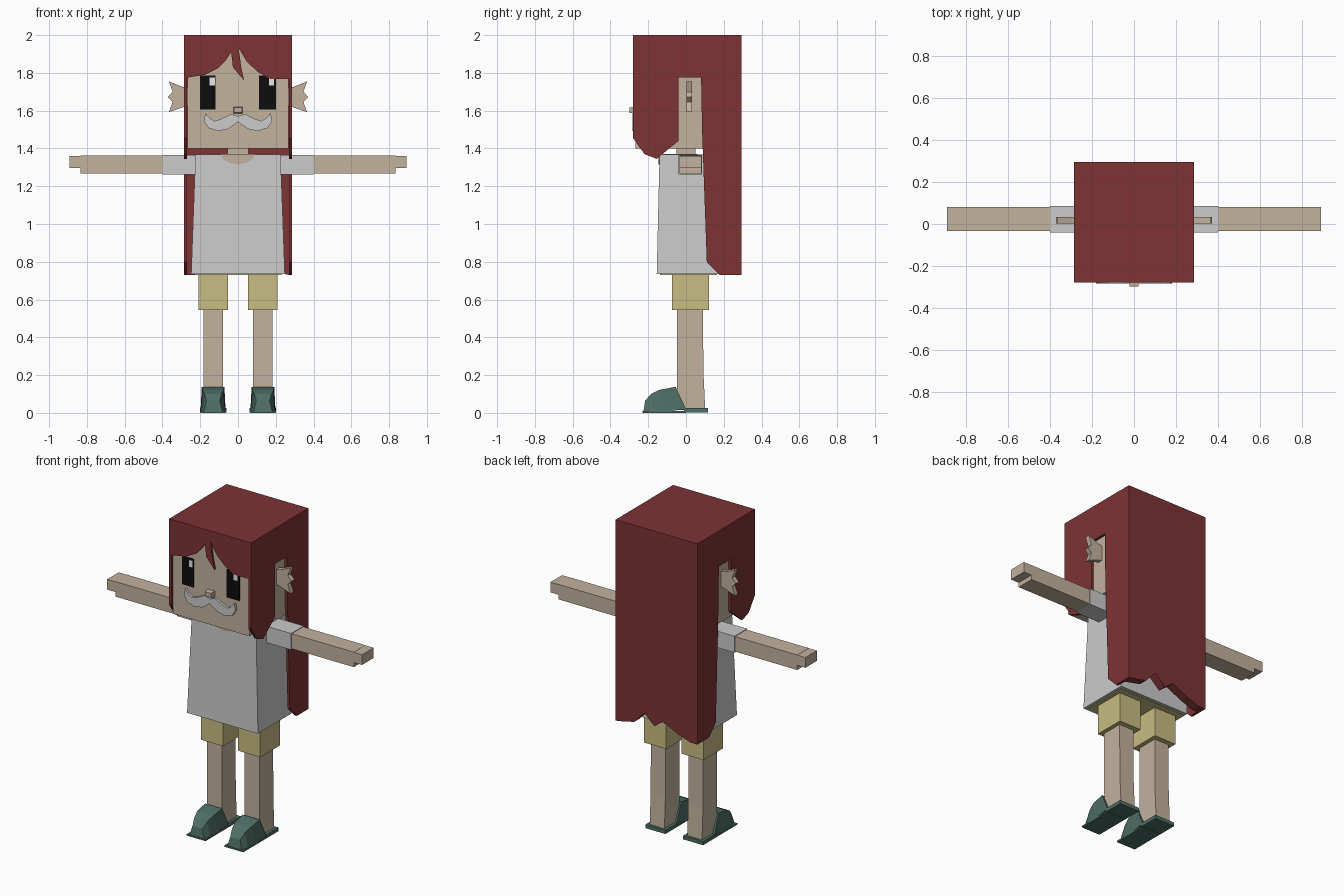
import bpy
import bmesh
from mathutils import Vector

if "Cube" in bpy.data.objects:
    bpy.data.objects.remove(bpy.data.objects["Cube"], do_unlink=True)


def material(name, r, g, b):
    m = bpy.data.materials.new(name)
    m.use_nodes = True
    m.diffuse_color = (r, g, b, 1)
    bsdf = next(n for n in m.node_tree.nodes if n.type == 'BSDF_PRINCIPLED')
    bsdf.inputs["Base Color"].default_value = (r, g, b, 1)
    bsdf.inputs["Roughness"].default_value = 0.9
    return m


RED = material("hair red", 0.205, 0.033, 0.035)
SKIN = material("skin tan", 0.54, 0.445, 0.34)
GREY = material("shirt grey", 0.597, 0.597, 0.597)
YELLOW = material("shorts yellow", 0.578, 0.508, 0.227)
GREEN = material("shoe green", 0.076, 0.156, 0.13)
BLACK = material("eye black", 0.004, 0.004, 0.004)
WHITE = material("eye white", 0.83, 0.83, 0.83)


def finish(name, bm, mat):
    bmesh.ops.recalc_face_normals(bm, faces=bm.faces)
    mesh = bpy.data.meshes.new(name)
    bm.to_mesh(mesh)
    bm.free()
    mesh.materials.append(mat)
    ob = bpy.data.objects.new(name, mesh)
    bpy.context.collection.objects.link(ob)
    return ob


def prism(name, pts, axis, lo, hi, mat):
    """Outline extruded along x (points are y, z) or y (points are x, z)."""
    bm = bmesh.new()
    place = (lambda p: (lo, p[0], p[1])) if axis == 'x' else (lambda p: (p[0], lo, p[1]))
    face = bm.faces.new([bm.verts.new(place(p)) for p in pts])
    ext = bmesh.ops.extrude_face_region(bm, geom=[face])
    move = Vector((hi - lo, 0, 0) if axis == 'x' else (0, hi - lo, 0))
    bmesh.ops.translate(bm, vec=move,
                        verts=[g for g in ext["geom"] if isinstance(g, bmesh.types.BMVert)])
    return finish(name, bm, mat)


def loft(name, rings, mat):
    """Skin a row of four-cornered rings and cap both ends."""
    bm = bmesh.new()
    rows = [[bm.verts.new(p) for p in ring] for ring in rings]
    for a, b in zip(rows, rows[1:]):
        for i in range(4):
            j = (i + 1) % 4
            bm.faces.new((a[i], a[j], b[j], b[i]))
    bm.faces.new(rows[0])
    bm.faces.new(rows[-1])
    return finish(name, bm, mat)


def ring(x0, x1, y0, y1, z):
    return [(x0, y0, z), (x1, y0, z), (x1, y1, z), (x0, y1, z)]


def box(name, x0, x1, y0, y1, z0, z1, mat):
    return loft(name, [ring(x0, x1, y0, y1, z0), ring(x0, x1, y0, y1, z1)], mat)


def side_box(name, s, x0, x1, *rest):
    return box(name, s * x0, s * x1, *rest)


# Head and neck
box("head", -0.268, 0.268, -0.268, 0.28, 1.4, 1.98, SKIN)
box("neck", -0.055, 0.055, -0.05, 0.05, 1.34, 1.41, SKIN)

# Hair: crown, side curtains, fringe and long jagged back
box("hair_crown", -0.27, 0.27, -0.28, 0.295, 1.982, 2.0, RED)
curtain = [(-0.28, 2), (-0.28, 1.455), (-0.22, 1.37), (-0.155, 1.345), (-0.04, 1.44),
           (-0.04, 1.775), (0.08, 1.775), (0.085, 1.5), (0.11, 0.8), (0.18, 0.73),
           (0.295, 0.73), (0.295, 2)]
for s, side in ((1, "left"), (-1, "right")):
    prism("hair_curtain_" + side, curtain, 'x', s * 0.27, s * 0.286, RED)
fringe = [(-0.27, 1.99), (-0.27, 1.775), (-0.175, 1.79), (-0.105, 1.825), (-0.062, 1.87),
          (-0.036, 1.91), (-0.027, 1.83), (0.032, 1.76), (0.017, 1.83), (0.003, 1.932),
          (0.048, 1.858), (0.105, 1.805), (0.17, 1.768), (0.27, 1.768), (0.27, 1.99)]
prism("hair_fringe", fringe, 'y', -0.28, -0.262, RED)
hem = [(0.27, 1.99), (0.27, 0.73), (0.157, 0.755), (0.085, 0.83), (0.014, 0.765),
       (-0.043, 0.81), (-0.15, 0.76), (-0.235, 0.73), (-0.27, 0.73), (-0.27, 1.99)]
prism("hair_back", hem, 'y', 0.24, 0.295, RED)

# Eyes with highlights
for side, x0, x1, hx in (("right", -0.2, -0.12, -0.15), ("left", 0.11, 0.2, 0.163)):
    box("eye_" + side, x0, x1, -0.274, -0.266, 1.607, 1.785, BLACK)
    box("eye_highlight_" + side, hx, hx + 0.027, -0.277, -0.27, 1.732, 1.775, WHITE)

# Nose and moustache
loft("nose", [[(x * w, y, 1.603 + z * w) for x, z in ((-1, -.7), (1, -.7), (1, .7), (-1, .7))]
              for w, y in ((0.026, -0.262), (0.02, -0.299))], SKIN)
half = [(0, 1.571), (0.037, 1.582), (0.09, 1.556), (0.125, 1.545), (0.15, 1.561),
        (0.173, 1.587), (0.18, 1.545), (0.157, 1.508), (0.105, 1.492), (0.053, 1.503),
        (0, 1.54)]
prism("moustache", half + [(-x, z) for x, z in half[-2:0:-1]], 'y', -0.283, -0.262, GREY)

# Shirt and its neckline
loft("shirt", [ring(-0.248, 0.248, -0.155, 0.18, 0.735),
               ring(-0.225, 0.225, -0.14, 0.165, 1.367)], GREY)
neckline = [(-0.09, 1.366), (-0.075, 1.34), (-0.04, 1.322), (0, 1.315),
            (0.04, 1.322), (0.075, 1.34), (0.09, 1.366)]
prism("neckline", neckline, 'y', -0.145, -0.138, SKIN)
box("neckline_top", -0.09, 0.09, -0.143, 0.06, 1.364, 1.37, SKIN)
box("shorts_waist", -0.23, 0.23, -0.138, 0.163, 0.731, 0.74, YELLOW)

# Paired parts
ear = [(0.265, 1.72), (0.292, 1.725), (0.366, 1.755), (0.346, 1.7), (0.372, 1.672),
       (0.346, 1.645), (0.366, 1.592), (0.292, 1.618), (0.265, 1.625)]
# toe to heel: bottom y, bottom z, bottom half width, top y, top z, top half width
shoe = [(-0.226, 0.005, 0.05, -0.216, 0.065, 0.035), (-0.18, 0.003, 0.063, -0.185, 0.1, 0.045),
        (-0.1, 0.008, 0.066, -0.14, 0.122, 0.056), (0.0, 0.02, 0.066, -0.055, 0.138, 0.06)]
for s, side in ((1, "left"), (-1, "right")):
    prism("ear_" + side, [(s * x, z) for x, z in ear], 'y', 0.003, 0.033, SKIN)
    side_box("sleeve_" + side, s, 0.2, 0.4, -0.04, 0.086, 1.262, 1.366, GREY)
    side_box("arm_" + side, s, 0.39, 0.835, -0.034, 0.081, 1.267, 1.362, SKIN)
    side_box("hand_" + side, s, 0.83, 0.892, -0.034, 0.081, 1.296, 1.361, SKIN)
    side_box("shorts_leg_" + side, s, 0.053, 0.208, -0.075, 0.122, 0.545, 0.737, YELLOW)
    loft("leg_" + side, [ring(s * 0.08, s * 0.183, -0.046, 0.102, 0.015),
                         ring(s * 0.08, s * 0.183, -0.048, 0.092, 0.22),
                         ring(s * 0.08, s * 0.183, -0.048, 0.09, 0.56)], SKIN)
    c = s * 0.132
    loft("shoe_" + side, [[(c - wb, yb, zb), (c + wb, yb, zb), (c + wt, yt, zt), (c - wt, yt, zt)]
                          for yb, zb, wb, yt, zt, wt in shoe], GREEN)
    box("heel_sole_" + side, c - 0.07, c + 0.07, -0.01, 0.117, 0.003, 0.026, GREEN)
    box("toe_sole_" + side, c - 0.066, c + 0.066, -0.23, 0.0, 0.0, 0.009, GREEN)
